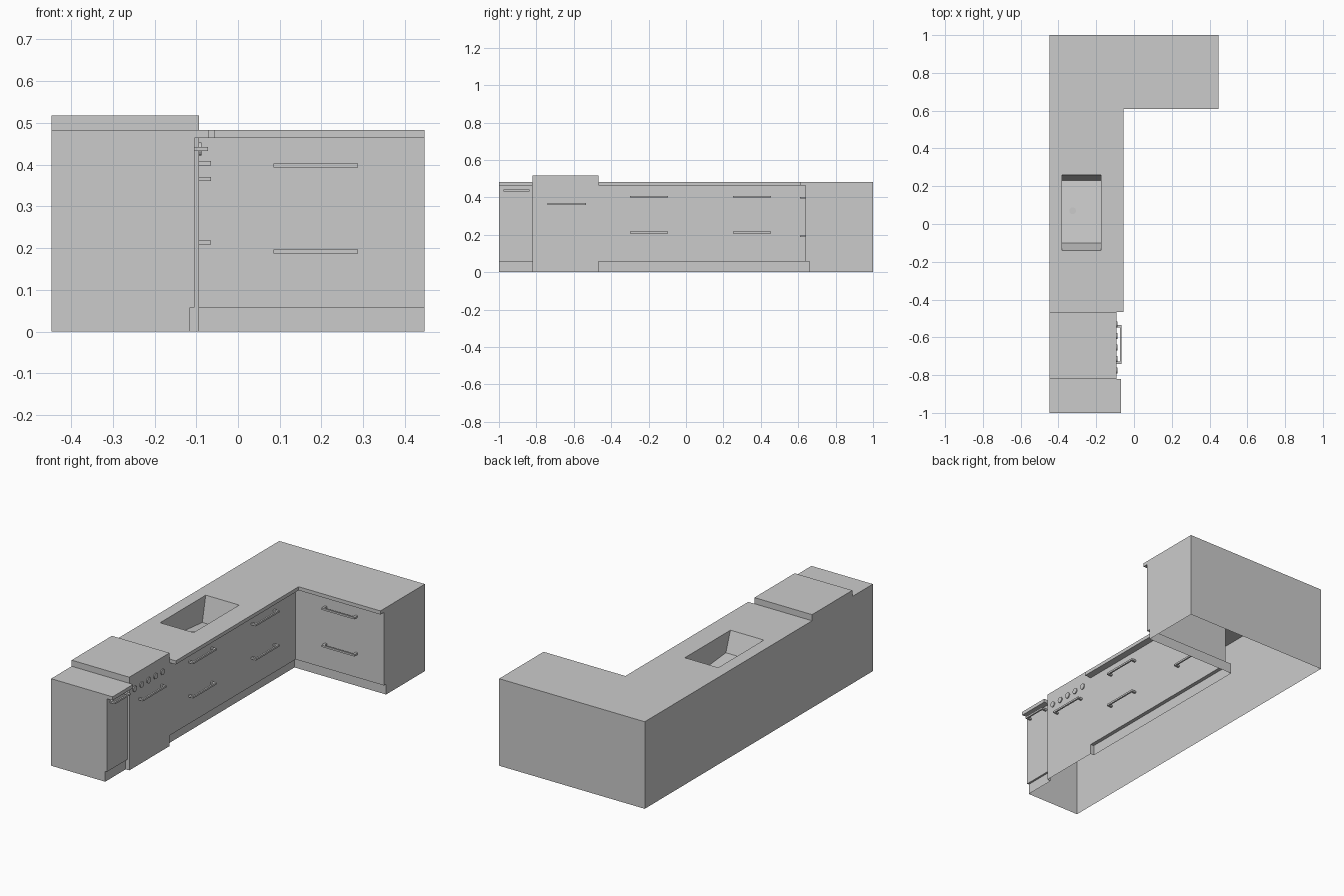
import bpy, math
from mathutils import Vector, Matrix
import bmesh

if "Cube" in bpy.data.objects:
    bpy.data.objects.remove(bpy.data.objects["Cube"])

KICK, UNDER, TOP, HOB = 0.058, 0.463, 0.483, 0.517
BACK, STOVE, Y0, Y1 = -0.447, -0.093, -0.82, -0.467


def finish(name, bm):
    me = bpy.data.meshes.new(name)
    bm.to_mesh(me)
    bm.free()
    ob = bpy.data.objects.new(name, me)
    bpy.context.collection.objects.link(ob)
    return ob


def outline(end_x, main_x, leg_y):
    # L-shaped plan, anticlockwise, with the stove front between two cabinets
    return [(BACK, -1), (end_x, -1), (end_x, Y0), (STOVE, Y0), (STOVE, Y1),
            (main_x, Y1), (main_x, leg_y), (0.447, leg_y), (0.447, 1), (BACK, 1)]


def loft(name, levels):
    # Wall and ledge faces between stacked outlines, open at both ends
    bm = bmesh.new()
    loops = [[bm.verts.new((x, y, z)) for x, y in pts] for pts, z in levels]
    for a, b in zip(loops, loops[1:]):
        n = len(a)
        for i in range(n):
            j = (i + 1) % n
            bm.faces.new((a[i], a[j], b[j], b[i]))
    bm.normal_update()
    flat = [f for f in bm.faces if f.calc_area() < 1e-7]
    bmesh.ops.delete(bm, geom=flat, context='FACES_ONLY')
    return finish(name, bm)


def rects(name, boxes, z):
    bm = bmesh.new()
    for x0, x1, y0, y1 in boxes:
        bm.faces.new([bm.verts.new((x, y, z)) for x, y in
                      ((x0, y0), (x1, y0), (x1, y1), (x0, y1))])
    bmesh.ops.remove_doubles(bm, verts=bm.verts, dist=1e-5)
    return finish(name, bm)


def add_box(bm, lo, hi):
    lo, hi = Vector(lo), Vector(hi)
    m = Matrix.Translation((lo + hi) / 2) @ Matrix.Diagonal((*(hi - lo), 1))
    return bmesh.ops.create_cube(bm, size=1, matrix=m)['verts']


# Cabinet shell, with recessed kickboard and overhanging worktop edge
kick = outline(-0.115, -0.115, 0.66)
body = outline(-0.104, -0.094, 0.64)
slab = outline(-0.07, -0.055, 0.61)
loft("kickboard", [(kick, 0), (kick, KICK)])
loft("cabinet_fronts", [(kick, KICK), (body, KICK), (body, UNDER)])
loft("worktop_edge", [(body, UNDER), (slab, UNDER), (slab, TOP)])

# Worktop surface around the sink opening
SX0, SX1, SY0, SY1 = -0.38, -0.175, -0.14, 0.26
rects("worktop", [(BACK, -0.07, -1, Y0),
                  (BACK, -0.055, Y1, SY0),
                  (BACK, SX0, SY0, SY1), (SX1, -0.055, SY0, SY1),
                  (BACK, -0.055, SY1, 0.61),
                  (BACK, -0.055, 0.61, 1), (-0.055, 0.447, 0.61, 1)], TOP)

# Raised stove top
bm = bmesh.new()
add_box(bm, (BACK, Y0, TOP), (STOVE, Y1, HOB))
bm.normal_update()
bmesh.ops.delete(bm, geom=[f for f in bm.faces if f.normal.z < -0.5],
                 context='FACES_ONLY')
finish("stove_top", bm)

# Sink basin with sloping ends
bm = bmesh.new()
rim = [bm.verts.new((x, y, TOP)) for x, y in
       ((SX0, SY0), (SX1, SY0), (SX1, SY1), (SX0, SY1))]
floor = [bm.verts.new(p) for p in
         ((SX0, -0.10, TOP - 0.11), (SX1, -0.10, TOP - 0.11),
          (SX1, 0.23, TOP - 0.14), (SX0, 0.23, TOP - 0.14))]
for i in range(4):
    j = (i + 1) % 4
    bm.faces.new((floor[i], floor[j], rim[j], rim[i])).normal_flip()
bm.faces.new(floor)
finish("sink_basin", bm)

# Drain
bm = bmesh.new()
bmesh.ops.create_cone(bm, cap_ends=True, segments=16, radius1=0.018,
                      radius2=0.018, depth=0.006,
                      matrix=Matrix.Translation((-0.325, 0.07, TOP - 0.125)))
finish("sink_drain", bm)


def handle(name, wall, start, end, z, reach, along_y=True):
    # Bar on two posts; wall and reach are positions across the front
    t, w = 0.005, 0.009
    s = 1 if reach > wall else -1
    bm = bmesh.new()
    parts = [(reach - s * w, reach, start, end),
             (wall, reach - s * w, start, start + 0.012),
             (wall, reach - s * w, end - 0.012, end)]
    for a, b, c, d in parts:
        a, b = min(a, b), max(a, b)
        if along_y:
            add_box(bm, (a, c, z - t), (b, d, z + t))
        else:
            add_box(bm, (c, a, z - t), (d, b, z + t))
    finish(name, bm)


# Handles
for y in (-0.30, 0.25):
    for z in (0.403, 0.213):
        handle("drawer_handle", -0.094, y, y + 0.205, z, -0.065)
for z in (0.398, 0.192):
    handle("corner_drawer_handle", 0.64, 0.085, 0.287, z, 0.61, False)
handle("oven_handle", STOVE, -0.74, -0.535, 0.365, -0.065)
handle("end_cabinet_handle", -0.104, -0.975, -0.838, 0.437, -0.072)

# Stove knobs
for i in range(5):
    bm = bmesh.new()
    m = Matrix.Translation((STOVE + 0.001, -0.775 + 0.061 * i, 0.437)) \
        @ Matrix.Rotation(math.pi / 2, 4, 'Y')
    bmesh.ops.create_cone(bm, cap_ends=True, segments=16, radius1=0.016,
                          radius2=0.016, depth=0.009, matrix=m)
    finish("stove_knob", bm)
